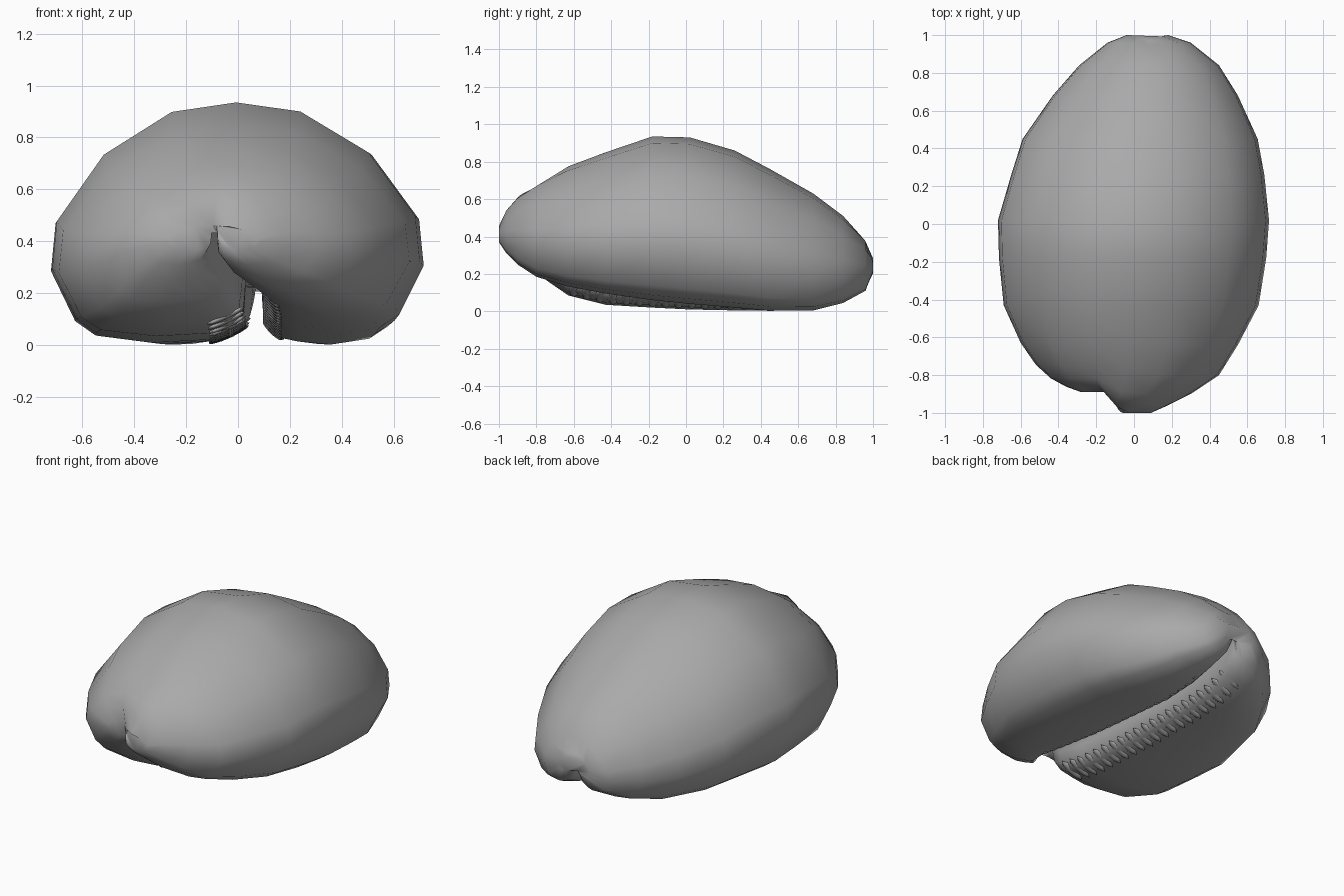
import bpy
import bmesh
import math
from mathutils import Matrix, Vector

cube = bpy.data.objects.get("Cube")
if cube:
    bpy.data.objects.remove(cube, do_unlink=True)

grey = bpy.data.materials.new("shell_grey")
grey.use_nodes = True
colour = (0.4, 0.4, 0.4, 1)
grey.diffuse_color = colour
grey.node_tree.nodes["Principled BSDF"].inputs["Base Color"].default_value = colour

# Cross-sections along the shell:
# y, +x edge, -x edge, top, bottom, slot centre, lift of the +x lip
STATIONS = [
    (-1, .09, -.28, .46, .37, -.09, 0),
    (-.96, .18, -.36, .55, .31, -.1, 0),
    (-.9, .3, -.44, .62, .25, -.08, 0),
    (-.8, .45, -.52, .69, .165, 0, .02),
    (-.64, .55, -.6, .775, .085, .05, .05),
    (-.43, .66, -.69, .85, .035, .06, .06),
    (-.18, .7, -.715, .935, .02, .06, .04),
    (.02, .715, -.72, .93, .01, .06, .03),
    (.26, .69, -.65, .86, .005, .06, .015),
    (.45, .655, -.59, .76, .003, .06, 0),
    (.68, .55, -.43, .63, .005, .07, 0),
    (.84, .45, -.29, .51, .045, .08, 0),
    (.96, .3, -.14, .39, .11, .08, 0),
    (1, .18, -.04, .31, .2, .08, 0),
]
# Rolled lip beside the slot: distance from the slot, height above the base
LIP = [(.035, .14), (.045, .07), (.085, .03), (.17, .012)]
# Rounded back: fraction of half width, fraction of height
DOME = [(.76, .03), (.87, .09), (1, .3), (.975, .5), (.72, .78), (.35, .96)]


def finish(bm, name, angle):
    """Turn a bmesh into a smooth grey object."""
    bmesh.ops.recalc_face_normals(bm, faces=bm.faces)
    mesh = bpy.data.meshes.new(name)
    bm.to_mesh(mesh)
    bm.free()
    mesh.materials.append(grey)
    obj = bpy.data.objects.new(name, mesh)
    bpy.context.collection.objects.link(obj)
    bpy.ops.object.select_all(action="DESELECT")
    obj.select_set(True)
    bpy.context.view_layer.objects.active = obj
    bpy.ops.object.shade_smooth_by_angle(angle=math.radians(angle))


def smooth_step(t):
    t = max(0, min(1, t))
    return t * t * (3 - 2 * t)


def half_section(side, edge, other, top, bottom, slot):
    """Points from the slot roof, round the lip and up to the crown."""
    height = top - bottom
    middle, half = (edge + other) / 2, abs(edge - other) / 2
    wide = min(1, abs(edge - slot) / .5)
    tall = min(1, height / .35)
    points = [(slot + side * .03 * wide, bottom + min(.22, height * .7))]
    points += [(slot + side * dx * wide, bottom + dz * tall) for dx, dz in LIP]
    points.append(((slot + edge) / 2, bottom))
    points += [(middle + side * half * fx, bottom + height * fz) for fx, fz in DOME]
    return points


def section(y, right, left, top, bottom, slot, lift):
    """Whole closed outline, notched at both ends of the slot."""
    ring = half_section(1, right, left, top, bottom + lift, slot)
    ring.append(((right + left) / 2, top))
    ring += reversed(half_section(-1, left, right, top, bottom, slot))
    # The -x lobe is shorter at the front; the back has a small dip
    front = .11 * max(0, (-.6 - y) / .4)
    back = .03 * max(0, (y - .9) / .1)
    return [Vector((x,
                    y + front * smooth_step((slot + .03 - x) / .09)
                    - back * smooth_step(1 - abs(x - slot) / .1),
                    z)) for x, z in ring]


def station_at(y):
    """Interpolate the station values at any length."""
    for a, b in zip(STATIONS, STATIONS[1:]):
        if a[0] <= y <= b[0]:
            t = (y - a[0]) / (b[0] - a[0])
            return [p + (q - p) * t for p, q in zip(a, b)]


# Shell body lofted through the sections
bm = bmesh.new()
rings = [[bm.verts.new(p) for p in section(*s)] for s in STATIONS]
for low, high in zip(rings, rings[1:]):
    for i in range(len(low)):
        j = (i + 1) % len(low)
        bm.faces.new((low[i], low[j], high[j], high[i]))
for ring in (rings[0], rings[-1]):
    cap = bm.faces.new(ring)
    bmesh.ops.triangulate(bm, faces=[cap])
finish(bm, "shell_body", 80)

# Rows of low ribs on both lips of the slot, longer on the -x lip:
# name, side, share of lift, offset, height, tilt, half length
TEETH = 21
ROWS = [("left_lip_teeth", 1, 1, .072, .053, 45, .05),
        ("right_lip_teeth", -1, 0, .1, .037, 25, .08)]
for name, side, share, offset, rise, angle, length in ROWS:
    bm = bmesh.new()
    for i in range(TEETH):
        y = -.6 + 1.4 * i / (TEETH - 1)
        bottom, slot, lift = station_at(y)[4:]
        place = Matrix.Translation((slot + side * offset, y, bottom + lift * share + rise))
        tilt = Matrix.Rotation(side * math.radians(angle), 4, "Y")
        size = Matrix.Diagonal((length, .026, .012, 1))
        bmesh.ops.create_uvsphere(bm, u_segments=8, v_segments=6, radius=1,
                                  matrix=place @ tilt @ size)
    finish(bm, name, 60)
